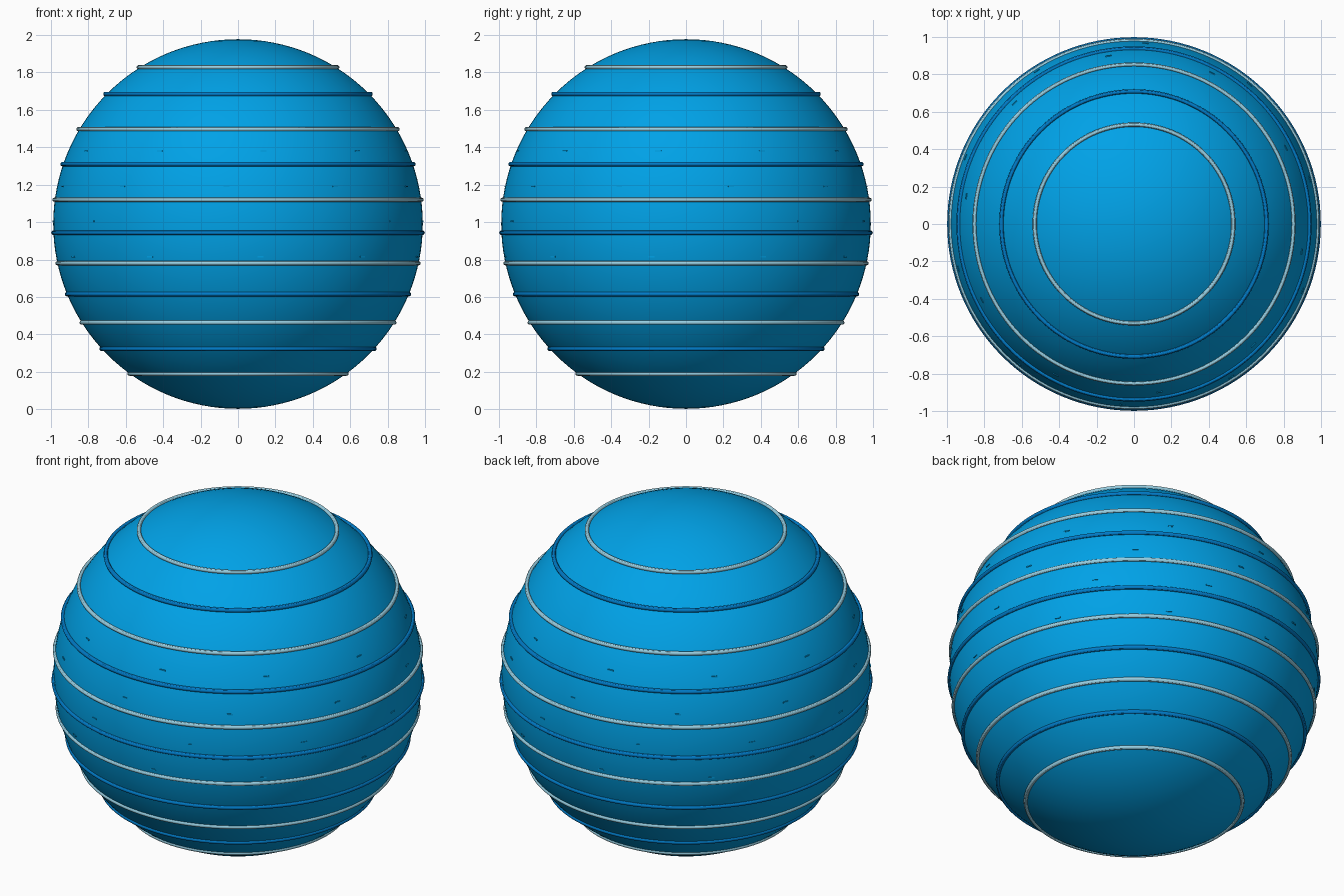
import bpy
import math

cube = bpy.data.objects.get("Cube")
if cube:
    bpy.data.objects.remove(cube, do_unlink=True)

RADIUS = 0.988
CENTRE = 0.99


def make_material(name, rgb):
    mat = bpy.data.materials.new(name)
    mat.use_nodes = True
    mat.diffuse_color = (*rgb, 1)
    mat.node_tree.nodes["Principled BSDF"].inputs["Base Color"].default_value = (*rgb, 1)
    return mat


sky = make_material("sky blue", (0.0, 0.36, 0.80))
pale_blue = make_material("pale blue", (0.31, 0.62, 0.76))
deep = make_material("deep blue", (0.0, 0.20, 0.58))


def finish(name, mat, smooth=True):
    obj = bpy.context.object
    obj.name = name
    obj.data.materials.append(mat)
    if smooth:
        bpy.ops.object.shade_smooth_by_angle()
    return obj


def radius_at(z):
    return math.sqrt(RADIUS ** 2 - (z - CENTRE) ** 2)


# Main ball
bpy.ops.mesh.primitive_uv_sphere_add(segments=128, ring_count=64, radius=RADIUS,
                                     location=(0, 0, CENTRE))
finish("ball", sky)

# Thin hoops half sunk in the ball, alternating pale and deep blue
heights = (1.828, 1.685, 1.497, 1.31, 1.12, 0.943, 0.78, 0.615, 0.463, 0.323, 0.19)
for i, z in enumerate(heights):
    pale = i % 2 == 0
    lift = 0.009 * max(0, z - CENTRE)
    bpy.ops.mesh.primitive_torus_add(major_radius=radius_at(z) + lift,
                                     minor_radius=0.0115 if pale else 0.012,
                                     major_segments=128, minor_segments=12,
                                     location=(0, 0, z))
    finish(f"{'pale' if pale else 'deep'}_hoop_{i + 1}", pale_blue if pale else deep)

# Four rows of ten tiny upright dashes, almost flush with the ball
rows = ((1.38, 26.6), (1.19, 14.4), (1.005, 2), (0.815, 25.1))
for row, (z, start) in enumerate(rows):
    r = radius_at(z)
    for k in range(10):
        turn = math.radians(start + 36 * k)
        bpy.ops.mesh.primitive_cube_add(
            size=1, location=(r * math.cos(turn), r * math.sin(turn), z),
            rotation=(0, 0, turn))
        dash = finish(f"dash_{row + 1}_{k + 1}", sky, smooth=False)
        dash.scale = (0.007, 0.032, 0.007)
